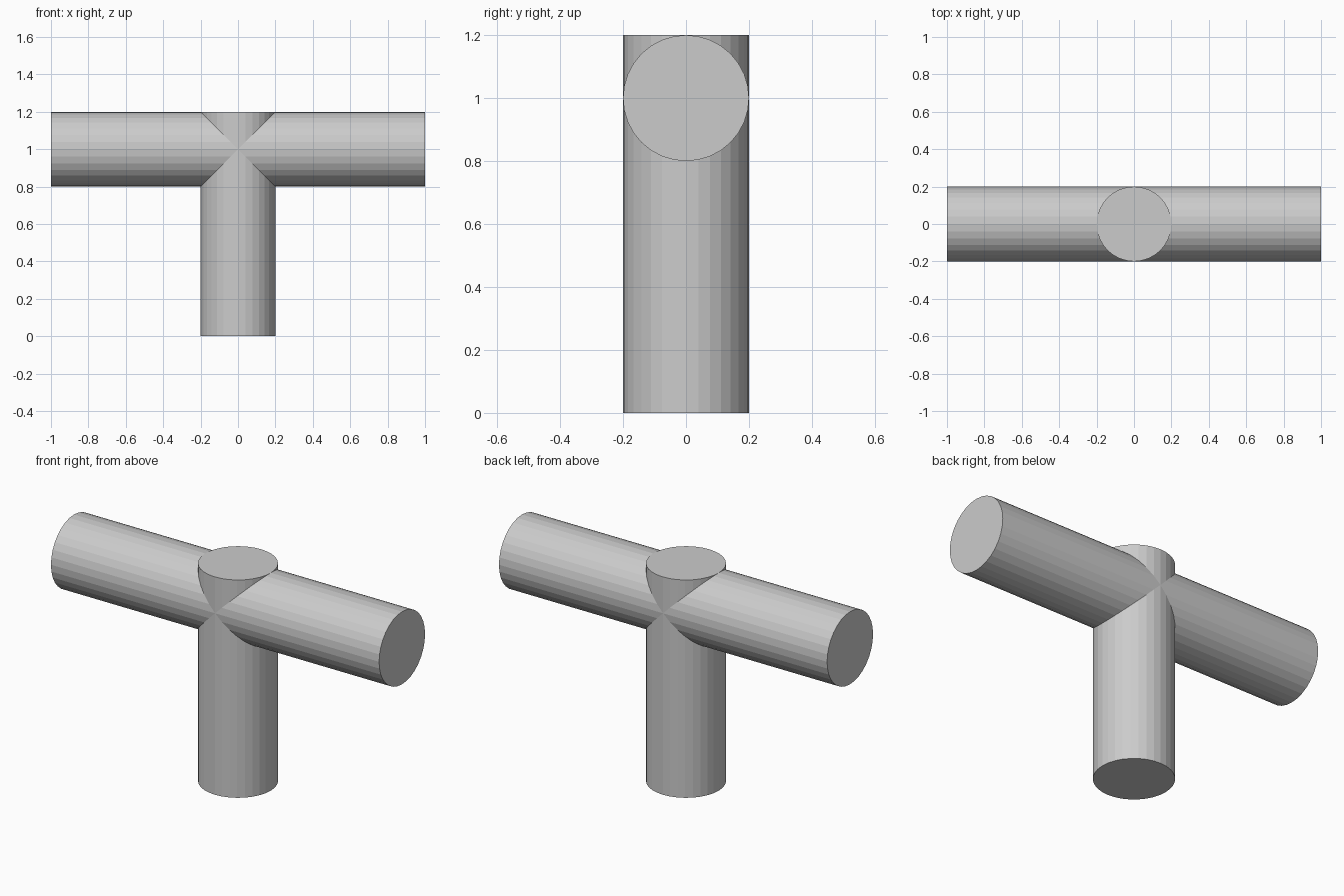
import bpy
from math import pi

if "Cube" in bpy.data.objects:
    bpy.data.objects.remove(bpy.data.objects["Cube"])

RADIUS = 0.2
SIDES = 32


def pipe(name, length, location, rotation=(0, 0, 0)):
    bpy.ops.mesh.primitive_cylinder_add(
        vertices=SIDES, radius=RADIUS, depth=length,
        location=location, rotation=rotation)
    obj = bpy.context.object
    obj.name = name
    return obj


# Upright post, its flat top level with the top of the crossbar
pipe("post", 1.2, (0, 0, 0.6))

# Horizontal bar running left to right through the post
pipe("crossbar", 2.0, (0, 0, 1.0), (0, pi / 2, 0))
